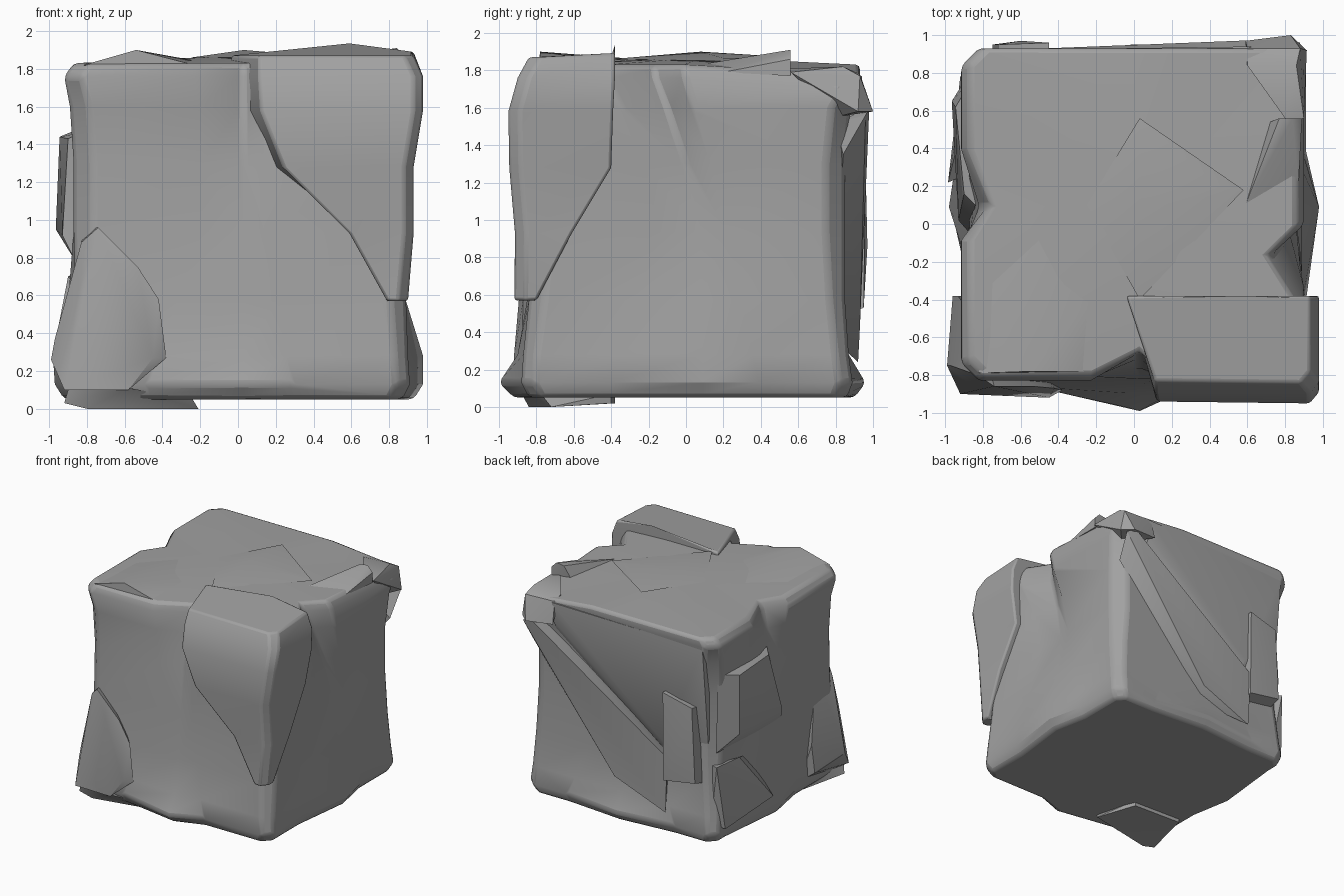
import bpy, bmesh, math

cube = bpy.data.objects.get("Cube")
if cube:
    bpy.data.objects.remove(cube, do_unlink=True)

stone = bpy.data.materials.new("stone grey")
stone.use_nodes = True
GREY = (0.36, 0.36, 0.36, 1)
stone.diffuse_color = GREY
stone.node_tree.nodes["Principled BSDF"].inputs["Base Color"].default_value = GREY


def finish(bm, name, bevel):
    """Turn a bmesh into a smooth-shaded, softly chipped stone part."""
    bmesh.ops.recalc_face_normals(bm, faces=bm.faces[:])
    mesh = bpy.data.meshes.new(name)
    bm.to_mesh(mesh)
    bm.free()
    ob = bpy.data.objects.new(name, mesh)
    bpy.context.collection.objects.link(ob)
    mesh.materials.append(stone)
    if bevel:
        mod = ob.modifiers.new("worn edges", 'BEVEL')
        mod.width, mod.segments = bevel, 2
        mod.limit_method, mod.angle_limit = 'ANGLE', math.radians(35)
    bpy.ops.object.select_all(action='DESELECT')
    ob.select_set(True)
    bpy.context.view_layer.objects.active = ob
    bpy.ops.object.shade_smooth_by_angle(angle=math.radians(32))


def shard(name, points, bevel=0.0):
    """Angular chunk wrapped around a few corner points."""
    bm = bmesh.new()
    for p in points:
        bm.verts.new(p)
    bmesh.ops.convex_hull(bm, input=bm.verts[:])
    loose = [v for v in bm.verts if not v.link_faces]
    bmesh.ops.delete(bm, geom=loose, context='VERTS')
    bmesh.ops.dissolve_limit(bm, angle_limit=math.radians(4),
                             verts=bm.verts[:], edges=bm.edges[:])
    finish(bm, name, bevel)


def loft(name, outlines, bevel, peak=None):
    """Skin stacked outlines; the top is flat or fans up to a peak."""
    bm = bmesh.new()
    rows = [[bm.verts.new(p) for p in line] for line in outlines]
    n = len(rows[0])
    for lo, hi in zip(rows, rows[1:]):
        for i in range(n):
            j = (i + 1) % n
            bm.faces.new((lo[i], lo[j], hi[j], hi[i]))
    bm.faces.new(rows[0])
    if peak:
        tip = bm.verts.new(peak)
        for i in range(n):
            bm.faces.new((rows[-1][i], rows[-1][(i + 1) % n], tip))
    else:
        bm.faces.new(rows[-1])
    finish(bm, name, bevel)


def ring(z, x0, x1, y0, y1, c, w, bulge, ry):
    """Outline with cut corners; the middle of each side bulges or is notched."""
    f, r, b, l = bulge
    front = [(x0 + c, y0), (.03 - w, y0), (.03, y0 - f), (.03 + w * .5, y0), (x1 - c, y0)]
    right = [(x1, y0 + c), (x1, ry - w), (x1 + r, ry), (x1, ry + w * .6), (x1, y1 - c)]
    back = [(x1 - c, y1), (w, y1), (0, y1 + b), (-w, y1), (x0 + c, y1)]
    left = [(x0, y1 - c), (x0, .09 + w * 1.2), (x0 - l, .09), (x0, .09 - w * .7), (x0, y0 + c)]
    # the back corner of the top is sunken
    return [(x, y, z - .05 * (z > 1.7 and x > .5 and y > .5))
            for x, y in front + right + back + left]


# Main block: notched at the top and swollen at the foot
levels = [
    # z, x0, x1, y0, y1, corner, width, (front, right, back, left), right notch y
    (.05, -.86, .87, -.84, .86, .07, .50, (.08, .06, .04, .06), .09),
    (.13, -.89, .91, -.88, .89, .07, .50, (.12, .07, .07, .08), .09),
    (.28, -.88, .90, -.87, .87, .07, .45, (.03, .08, .00, .10), .09),
    (.57, -.86, .89, -.84, .85, .08, .35, (.01, .00, .00, .04), .08),
    (.94, -.87, .88, -.82, .85, .10, .22, (.00, -.03, .00, .00), .08),
    (1.30, -.87, .88, -.81, .85, .10, .22, (-.05, -.07, .00, -.02), .00),
    (1.60, -.89, .90, -.81, .88, .10, .24, (-.10, -.12, .00, -.07), -.10),
    (1.76, -.92, .90, -.83, .93, .09, .26, (-.15, -.17, .00, -.14), -.16),
    (1.83, -.87, .86, -.80, .93, .08, .26, (-.13, -.16, .00, -.12), -.17),
]
loft("main_block", [ring(*lv) for lv in levels], 0.025, peak=(.0, .1, 1.87))

# Large broken slab over the front corner on the +x side
slab = [
    # z, left edge x, front y, outer x, back y
    (.57, .79, -.92, .90, -.80), (.93, .59, -.915, .93, -.61),
    (1.28, .24, -.945, .93, -.40), (1.58, .12, -.95, .98, -.39),
    (1.76, .11, -.90, .98, -.38), (1.87, .11, -.84, .93, -.38)]
outlines = []
for z, xl, yf, xr, yb in slab:
    rise = .02 if z > 1.8 else 0
    outlines.append([(xl, yf + .01, z), (xr - .05, yf, z), (xr, yf + .06, z),
                     (xr, yb, z + rise), (max(.59, xl), yb, z + rise * 4),
                     (xl - .15 * (z > 1.2), yb, z)])
loft("front_corner_slab", outlines, 0.015)

# Leaning shard on the low front corner of the -x side
shard("front_low_shard", [
    (-.74, -.86, .96), (-.83, -.80, .88), (-.81, -.60, .95), (-.53, -.86, .75),
    (-.42, -.87, .58), (-.38, -.88, .27), (-.45, -.92, .27), (-.58, -.91, .10),
    (-.92, -.90, .10), (-.99, -.75, .26), (-.97, -.75, .37), (-.85, -.86, .60),
    (-.96, -.38, .22), (-.93, -.38, .45), (-.60, -.70, .10), (-.80, -.40, .10)])

# Flat sliver under the same corner
shard("underside_sliver", [
    (-.92, -.84, .03), (-.80, -.84, .0), (-.21, -.72, .0), (-.24, -.76, .05),
    (-.58, -.90, .11), (-.90, -.86, .10), (-.80, -.38, .02), (-.35, -.40, .02),
    (-.80, -.38, .07), (-.35, -.40, .07)])

# Diagonal ridge down the back, sloping in towards the groove above it
shard("back_diagonal_ridge", [
    (.88, .96, 1.56), (.80, .98, 1.60), (.68, .88, 1.52), (.03, .94, .78),
    (.03, .93, .43), (-.45, .92, .24), (-.47, .93, .72), (-.40, .87, .76),
    (.86, .84, 1.35), (.70, .80, 1.52), (-.40, .80, .70), (0, .8, .35)])

# Overhanging upper slab of the back, above the groove
shard("back_upper_slab", [
    (.62, .93, 1.62), (.02, .93, 1.38), (-.42, .92, .85), (-.80, .84, .90),
    (-.80, .92, 1.74), (.62, .94, 1.77), (.62, .83, 1.45), (-.42, .83, .70),
    (-.80, .80, .95), (-.80, .80, 1.76), (.62, .80, 1.77)])

# Upright chip standing off the lower back
shard("back_chip", [
    (-.45, .96, 1.29), (-.72, .95, 1.22), (-.60, .97, .86), (-.75, .95, .58),
    (-.45, .95, .53), (-.45, .85, 1.29), (-.72, .85, 1.2), (-.75, .85, .55),
    (-.45, .85, .5)])

# Plates lying against the -x side
shard("side_plate", [
    (-.945, .62, 1.44), (-.90, .16, 1.43), (-.93, .02, .92), (-.965, .65, .95),
    (-.85, .78, 1.48), (-.84, .10, 1.46), (-.86, -.06, .78), (-.86, .82, .82)])
shard("side_low_plate", [
    (-.88, .84, .71), (-.90, .56, .70), (-.985, .22, .26), (-.92, .78, .17),
    (-.80, .80, .70), (-.80, .30, .60), (-.80, .30, .20), (-.80, .80, .20)])

# Chunk capping the back corner of the +x side
shard("back_top_chunk", [
    (.59, .97, 1.60), (.83, 1.0, 1.58), (.88, .93, 1.77), (.60, .93, 1.78),
    (.86, .84, 1.82), (.60, .84, 1.81), (.90, .56, 1.79), (.80, .56, 1.81),
    (.915, .92, 1.58), (.80, .80, 1.55)])

# Wedge rising along the +x edge of the top
shard("side_top_wedge", [
    (.59, .10, 1.835), (.77, .56, 1.90), (.84, .56, 1.91), (.89, .56, 1.86),
    (.87, .20, 1.79), (.89, .56, 1.77), (.62, .18, 1.80), (.72, .54, 1.80)])

# Low broken plates on the top
shard("top_front_plate", [
    (-.54, -.78, 1.9), (-.82, -.79, 1.82), (-.23, -.78, 1.82), (-.80, -.2, 1.82),
    (-.15, -.3, 1.83), (-.5, 0, 1.84), (-.5, -.6, 1.75)])
shard("top_middle_plate", [
    (.03, .08, 1.9), (-.25, .1, 1.86), (.45, .2, 1.865), (.03, .56, 1.87),
    (.03, -.4, 1.86), (.03, .1, 1.8), (.58, .18, 1.85)])
